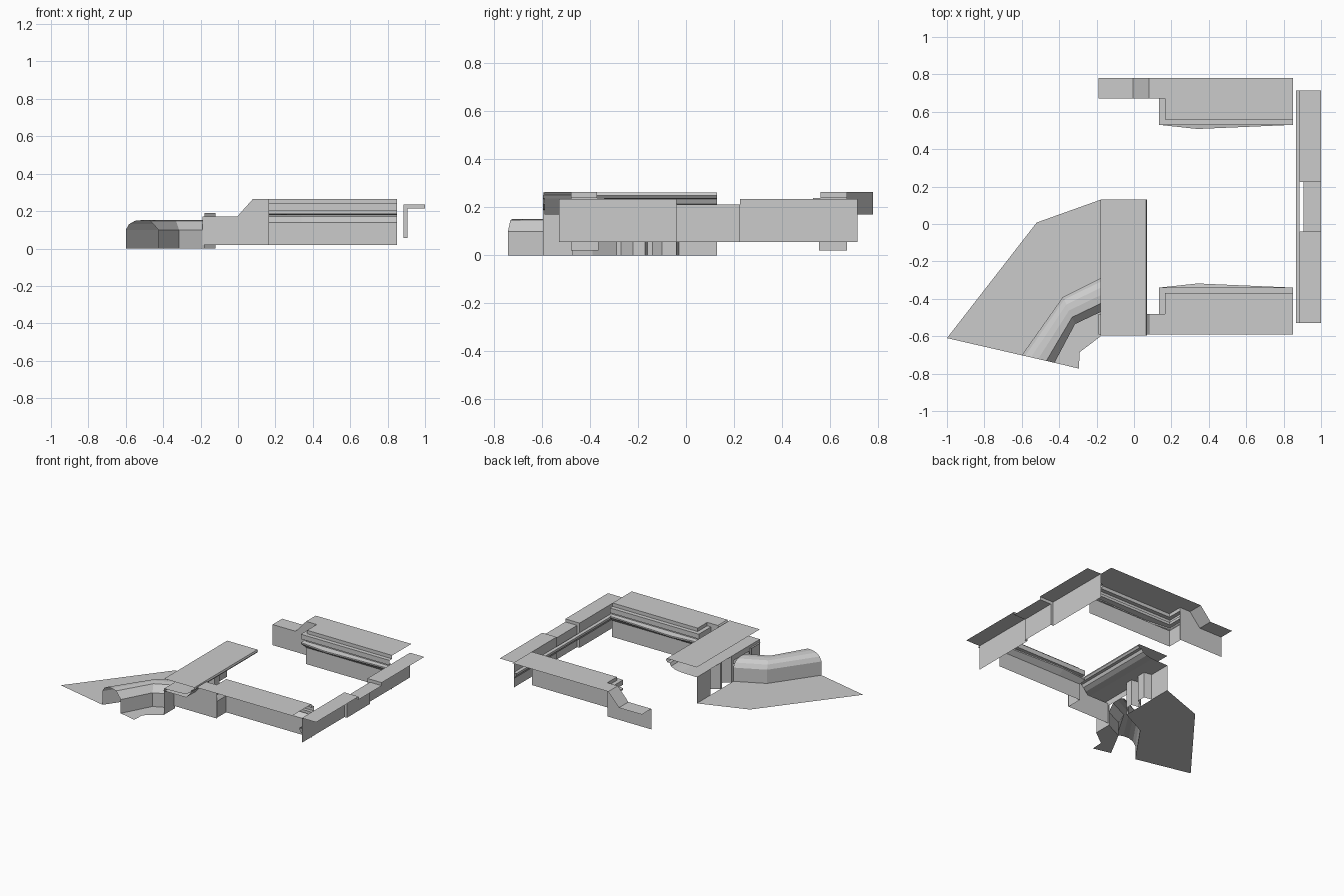
import bpy

if "Cube" in bpy.data.objects:
    bpy.data.objects.remove(bpy.data.objects["Cube"])

MID_Y = 0.095  # mirror line between the two side rails


def mesh(name, verts, faces):
    me = bpy.data.meshes.new(name)
    me.from_pydata(verts, [], faces)
    ob = bpy.data.objects.new(name, me)
    bpy.context.collection.objects.link(ob)
    return ob


def loft(name, rows):
    """Sheet through equal-length rows of points."""
    n = len(rows[0])
    faces = [(r * n + i, r * n + i + 1, (r + 1) * n + i + 1, (r + 1) * n + i)
             for r in range(len(rows) - 1) for i in range(n - 1)]
    return mesh(name, [p for row in rows for p in row], faces)


def flat(name, pts, z):
    return mesh(name, [(x, y, z) for x, y in pts], [tuple(range(len(pts)))])


def along_y(name, profile, y0, y1):
    """Extrude an x-z profile along y."""
    return loft(name, [[(x, y, z) for x, z in profile] for y in (y0, y1)])


def wall(name, plan, z0, z1):
    """Vertical sheet over a plan polyline."""
    return loft(name, [[(x, y, z) for x, y in plan] for z in (z0, z1)])


# Side rails: offset into the room, height, bulge at the middle
RAIL = [(0, .265, 0), (0, .24, 0), (.03, .24, 0), (.03, .205, 0), (.005, .205, 0),
        (.005, .185, 0), (.03, .18, .022), (.03, .17, .022), (.005, .14, 0), (.005, .02, 0)]
for side, s in (("back", 1), ("front", -1)):
    def fy(y):
        return MID_Y + s * (y - MID_Y)

    # stepped inner wall turning the corner at its left end
    rows = []
    for o, z, b in RAIL:
        path = [(.85, .56 - o), (.34, .56 - o - b), (.165 - o, .56 - o), (.165 - o, .67)]
        rows.append([(x, fy(y), z) for x, y in path])
    loft(side + "_rail_wall", rows)
    flat(side + "_rail_top",
         [(x, fy(y)) for x, y in ((.165, .78), (.85, .78), (.85, .56), (.165, .56))], .265)
    # lower ramped extension
    ramp = [(-.19, .17), (-.005, .17), (.08, .265), (.165, .265)]
    along_y(side + "_ramp_top", ramp, fy(.67), fy(.78))
    loft(side + "_ramp_wall", [[(x, fy(.67), z) for x, z in ramp],
                               [(x, fy(.67), .02) for x, _ in ramp]])

# End rail: three sections, the middle one lower and set back
SECTIONS = (("front", -.53, -.04, .885, .235), ("middle", -.04, .225, .905, .213),
            ("back", .225, .715, .885, .235))
for label, y0, y1, x, top in SECTIONS:
    along_y("end_rail_" + label, [(1, top), (x, top), (x, .055)], y0, y1)
for y in (-.04, .225):
    mesh("end_rail_step",
         [(.885, y, .055), (.885, y, .235), (1, y, .235), (1, y, .213),
          (.905, y, .213), (.905, y, .055)], [(0, 1, 2, 3, 4, 5)])
# continuous ledge on the room side
along_y("end_rail_ledge", [(.885, .165), (.866, .16), (.866, .145), (.885, .12)], -.53, .715)

# Cross bar roof with a curved soffit below
along_y("cross_bar_top", [(-.178, .262), (.065, .262), (.07, .25), (.06, .237), (.04, .235),
                          (.03, .215), (0, .2), (-.05, .192), (-.178, .19)], -.595, .13)

# Cross bar wall with two alcoves and the tunnel doorway
wall("cross_wall", [(-.178, .13), (-.178, -.03), (-.12, -.04), (-.12, -.1), (-.178, -.14),
                    (-.178, -.16), (-.12, -.17), (-.12, -.22), (-.178, -.27),
                    (-.178, -.29)], 0, .19)
wall("door_lintel", [(-.178, -.29), (-.178, -.47)], .15, .19)
wall("door_side_wall", [(-.178, -.47), (-.178, -.595)], 0, .19)

# Tunnel: arched section carried between its left and right plan paths
LEFT = [(-.178, -.29), (-.38, -.39), (-.6, -.702)]
RIGHT = [(-.178, -.47), (-.315, -.535), (-.425, -.742)]
SECTION = [(0, 0), (0, .1), (.1, .13), (.28, .148), (.5, .152), (.75, .148), (1, .1), (1, 0)]
loft("tunnel", [[(l[0] + (r[0] - l[0]) * t, l[1] + (r[1] - l[1]) * t, z) for t, z in SECTION]
                for l, r in zip(LEFT, RIGHT)])

# Ground sheets on both sides of the tunnel
flat("ground_outer", [(-1, -.61), *LEFT[::-1], (-.178, .13), (-.52, .008)], 0)
flat("ground_inner", [*RIGHT, (-.295, -.773), (-.29, -.685), (-.178, -.6)], 0)
